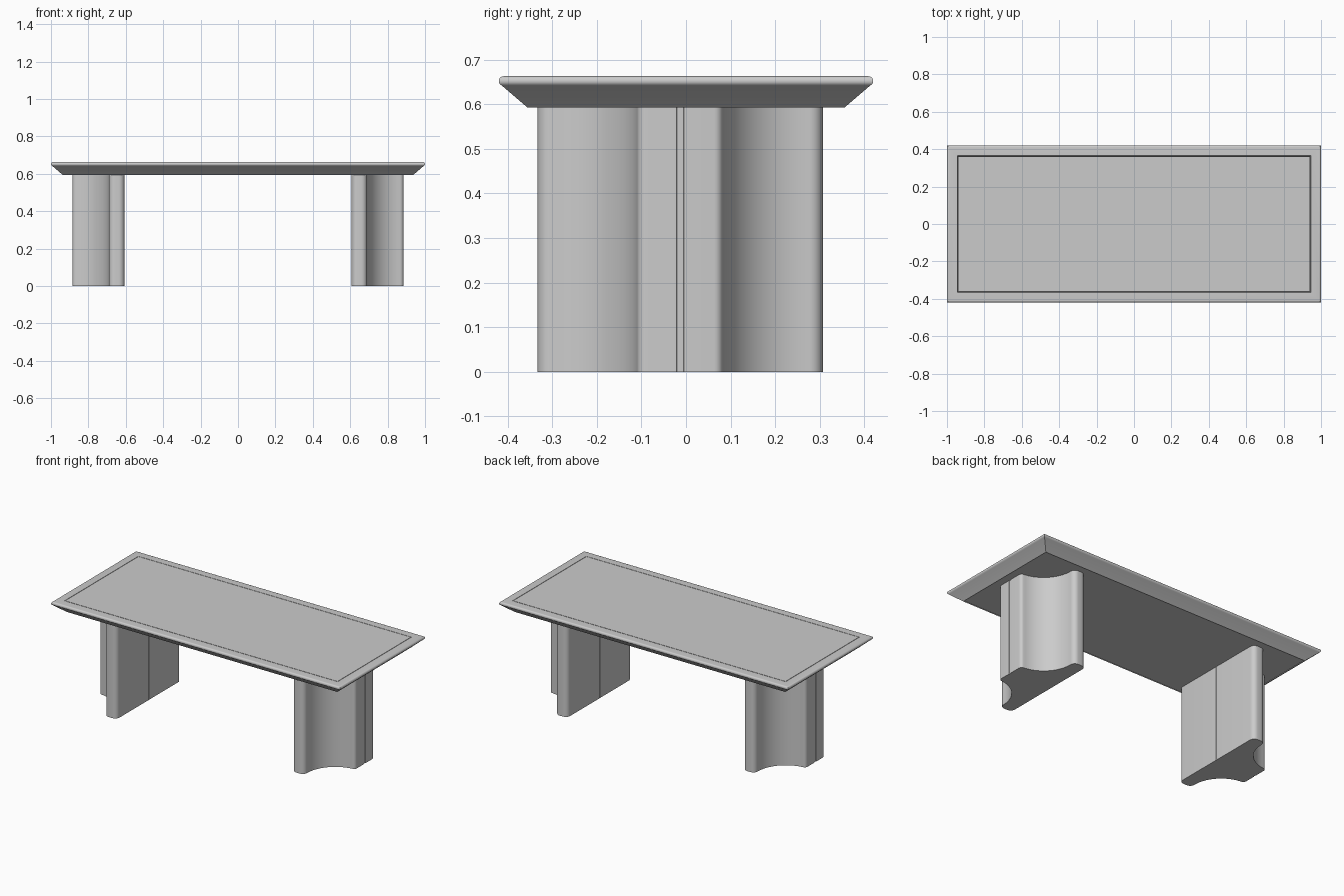
import bpy
import bmesh
from math import asin, cos, sin, sqrt, pi, radians

cube = bpy.data.objects.get("Cube")
if cube:
    bpy.data.objects.remove(cube, do_unlink=True)

grey = bpy.data.materials.new("plain_grey")
grey.use_nodes = True
grey.diffuse_color = (0.6, 0.6, 0.6, 1)
grey.node_tree.nodes["Principled BSDF"].inputs["Base Color"].default_value = (0.6, 0.6, 0.6, 1)


def finish(name, bm):
    bmesh.ops.recalc_face_normals(bm, faces=bm.faces)
    mesh = bpy.data.meshes.new(name)
    bm.to_mesh(mesh)
    bm.free()
    mesh.materials.append(grey)
    obj = bpy.data.objects.new(name, mesh)
    bpy.context.collection.objects.link(obj)
    bpy.ops.object.select_all(action="DESELECT")
    obj.select_set(True)
    bpy.context.view_layer.objects.active = obj
    bpy.ops.object.shade_smooth_by_angle(angle=radians(30))
    return obj


def arc(cx, cy, r, start, end, steps):
    return [(cx + r * cos(start + (end - start) * i / steps),
             cy + r * sin(start + (end - start) * i / steps)) for i in range(steps + 1)]


HALF_X, HALF_Y, TOP = 1.0, 0.42, 0.663
UNDERSIDE = 0.597


def rectangle_ring(bm, inset, z):
    x, y = HALF_X - inset, HALF_Y - inset
    return [bm.verts.new((sx * x, sy * y, z))
            for sx, sy in ((1, 1), (-1, 1), (-1, -1), (1, -1))]


def bridge(bm, a, b):
    for i in range(4):
        j = (i + 1) % 4
        bm.faces.new((a[i], a[j], b[j], b[i]))


# Table edge: a mitred moulding swept around the rectangle as (inset, height)
def build_edge():
    profile = [(0.055, TOP), (0.066, 0.593), (0.064, 0.593), (0.007, 0.642)]
    profile += arc(0.011, 0.652, 0.011, pi * 1.2, pi * 0.5, 8)
    bm = bmesh.new()
    rings = [rectangle_ring(bm, inset, z) for inset, z in profile]
    for a, b in zip(rings, rings[1:] + rings[:1]):
        bridge(bm, a, b)
    return finish("tabletop_edge", bm)


# Centre panel, tapered so a fine seam shows around its top
def build_panel():
    bm = bmesh.new()
    top = rectangle_ring(bm, 0.058, TOP)
    bottom = rectangle_ring(bm, 0.066, UNDERSIDE)
    bridge(bm, top, bottom)
    bm.faces.new(top)
    bm.faces.new(bottom)
    return finish("tabletop_panel", bm)


# Leg: flat inner face, scooped outer corners, rounded ends, shallow centre groove
def build_leg(name, side):
    outer, scoop_y, scoop, fillet = 0.885, 0.290, 0.195, 0.02
    fillet_y = scoop_y - sqrt((scoop + fillet) ** 2 - fillet ** 2)
    tilt = asin(fillet / (scoop + fillet))
    half = [(outer - 0.003, 0), (outer - 0.003, 0.007), (outer, 0.008)]
    half += arc(outer - fillet, fillet_y, fillet, 0, pi / 2 - tilt, 6)
    half += arc(outer, scoop_y, scoop, -pi / 2 - tilt, -pi, 20)[1:]
    half += arc(0.660, scoop_y, 0.030, 0.15, pi / 2, 6)
    half += arc(0.637, scoop_y, 0.030, pi / 2, pi, 6)
    half += [(0.607, 0.002), (0.609, 0)]
    outline = half + [(x, -y) for x, y in reversed(half[1:-1])]
    bm = bmesh.new()
    base = bm.faces.new([bm.verts.new((side * x, y - 0.013, 0)) for x, y in outline])
    new = bmesh.ops.extrude_face_region(bm, geom=[base])["geom"]
    bmesh.ops.translate(bm, vec=(0, 0, UNDERSIDE),
                        verts=[g for g in new if isinstance(g, bmesh.types.BMVert)])
    return finish(name, bm)


build_edge()
build_panel()
build_leg("left_leg", 1)
build_leg("right_leg", -1)
